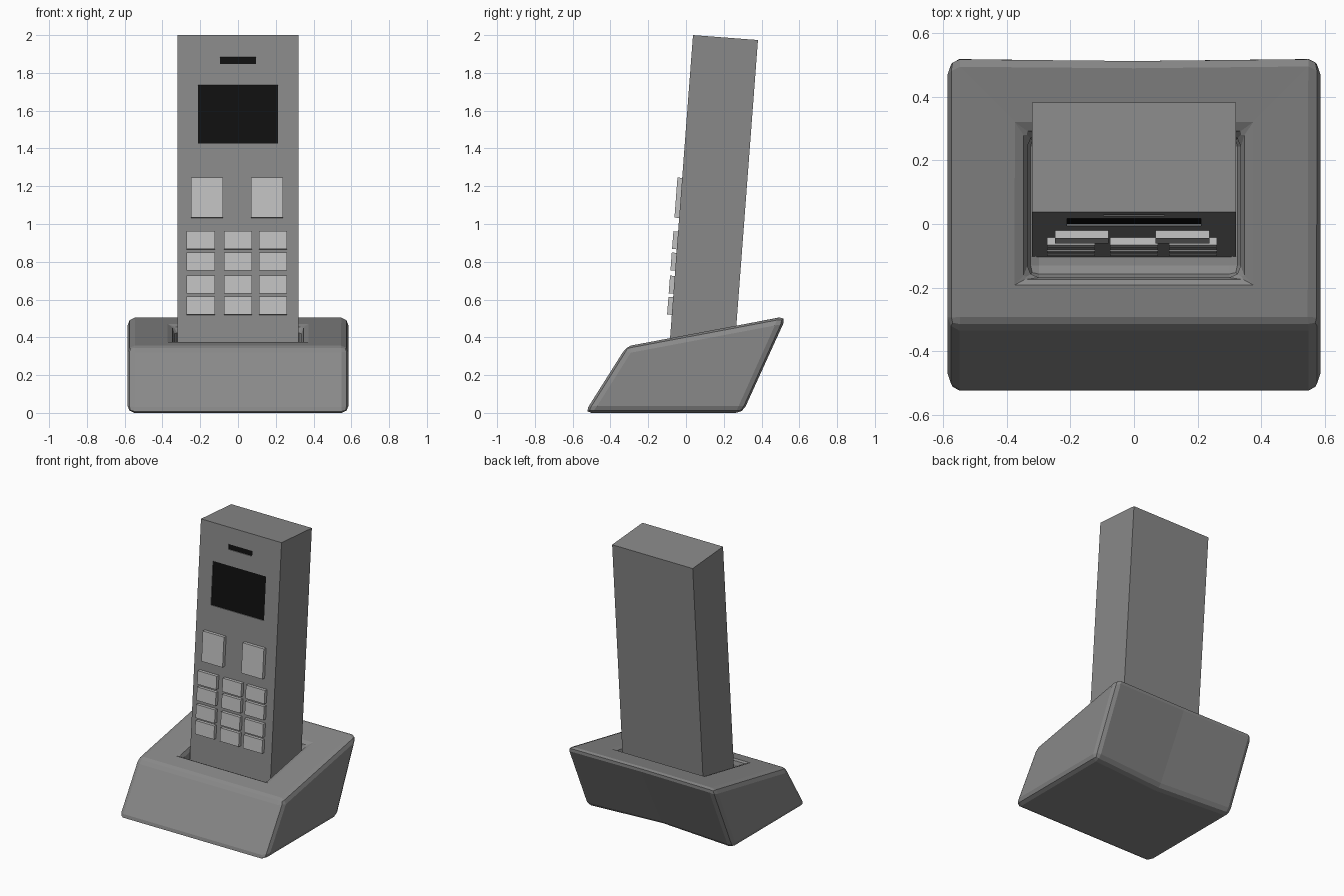
import bpy, bmesh, math
from mathutils import Matrix, Vector

cube = bpy.data.objects.get("Cube")
if cube:
    bpy.data.objects.remove(cube, do_unlink=True)


def material(name, value):
    m = bpy.data.materials.new(name)
    m.use_nodes = True
    color = (value, value, value, 1)
    m.diffuse_color = color
    m.node_tree.nodes["Principled BSDF"].inputs["Base Color"].default_value = color
    return m


body_grey = material("body grey", 0.25)
button_grey = material("button light grey", 0.53)
black = material("display black", 0.005)


def finish(bm, name, mats, matrix=None):
    bmesh.ops.recalc_face_normals(bm, faces=bm.faces)
    mesh = bpy.data.meshes.new(name)
    bm.to_mesh(mesh)
    bm.free()
    for m in mats:
        mesh.materials.append(m)
    obj = bpy.data.objects.new(name, mesh)
    bpy.context.collection.objects.link(obj)
    if matrix:
        obj.matrix_world = matrix
    return obj


def box(bm, x0, x1, y0, y1, z0, z1):
    size = Matrix.Diagonal((x1 - x0, y1 - y0, z1 - z0, 1))
    mid = Matrix.Translation(((x0 + x1) / 2, (y0 + y1) / 2, (z0 + z1) / 2))
    bmesh.ops.create_cube(bm, size=1, matrix=mid @ size)


# Charging base: slanted block with a dented back and a socket in its top
W, SX = 0.585, 0.335
FRONT_Y, FRONT_Z, BACK_Y, BACK_Z = -0.315, 0.352, 0.533, 0.512
SOCKET_FRONT, SOCKET_BACK, FLOOR = -0.168, 0.28, 0.15


def top_z(y):
    return FRONT_Z + (y - FRONT_Y) / (BACK_Y - FRONT_Y) * (BACK_Z - FRONT_Z)


bm = bmesh.new()


def ring(points):
    return [bm.verts.new(p) for p in points]


def outline(front, back, dent, z_front, z_back):
    return ring([(-W, front, z_front), (W, front, z_front), (W, back, z_back),
                 (0, back - dent, z_back), (-W, back, z_back)])


bottom = outline(-0.537, 0.303, 0.045, 0, 0)
top = outline(FRONT_Y, BACK_Y, 0.005, FRONT_Z, BACK_Z)
corners = [(-SX, SOCKET_FRONT), (SX, SOCKET_FRONT), (SX, SOCKET_BACK), (-SX, SOCKET_BACK)]
rim = ring([(x, y, top_z(y)) for x, y in corners])
floor = ring([(x, y, FLOOR) for x, y in corners])

bm.faces.new(bottom)
bm.faces.new(floor)
for lower, upper in ((bottom, top), (floor, rim)):
    n = len(lower)
    for i in range(n):
        j = (i + 1) % n
        bm.faces.new((lower[i], lower[j], upper[j], upper[i]))
bm.faces.new((top[0], top[1], rim[1], rim[0]))
bm.faces.new((top[1], top[2], rim[2], rim[1]))
bm.faces.new((top[2], top[3], top[4], rim[3], rim[2]))
bm.faces.new((top[4], top[0], rim[0], rim[3]))
base = finish(bm, "charging_base", [body_grey])
bevel = base.modifiers.new("soft edges", 'BEVEL')
bevel.width = 0.037
bevel.segments = 2
bevel.limit_method = 'ANGLE'
bevel.angle_limit = math.radians(30)

# Handset frame: origin on the front top edge, leaning back
TILT = math.atan(0.0757)
lean = Matrix.Translation((0, 0.037, 2)) @ Matrix.Rotation(-TILT, 4, 'X')


def local(z):
    return (z - 2) / math.cos(TILT)


# Handset body with recessed display and earpiece
bm = bmesh.new()
box(bm, -0.32, 0.32, 0, 0.345, local(0.135), 0)
windows = [(0.211, 1.427, 1.735), (0.095, 1.846, 1.883)]
for half, z0, z1 in windows:
    cuts = [((s * half, 0, 0), (1, 0, 0)) for s in (-1, 1)]
    cuts += [((0, 0, local(z)), (0, 0, 1)) for z in (z0, z1)]
    for co, no in cuts:
        bmesh.ops.bisect_plane(bm, geom=bm.verts[:] + bm.edges[:] + bm.faces[:],
                               plane_co=co, plane_no=no)


def in_window(face):
    c = face.calc_center_median()
    return abs(c.y) < 0.001 and any(
        abs(c.x) < half and local(z0) < c.z < local(z1) for half, z0, z1 in windows)


patch = [f for f in bm.faces if in_window(f)]
geom = bmesh.ops.extrude_face_region(bm, geom=patch)["geom"]
bmesh.ops.delete(bm, geom=patch, context='FACES_ONLY')
bmesh.ops.translate(bm, vec=Vector((0, 0.006, 0)),
                    verts=[g for g in geom if isinstance(g, bmesh.types.BMVert)])
for g in geom:
    if isinstance(g, bmesh.types.BMFace):
        g.material_index = 1
finish(bm, "handset_body", [body_grey, black], lean)

# Buttons: two large call keys and a three by four keypad
RAISE = 0.025


def keys(name, columns, rows):
    bm = bmesh.new()
    for x0, x1 in columns:
        for z0, z1 in rows:
            box(bm, x0, x1, -RAISE, 0.005, local(z0), local(z1))
    finish(bm, name, [button_grey], lean)


keys("call_keys", [(-0.248, -0.08), (0.068, 0.237)], [(1.032, 1.244)])
keys("number_keys", [(-0.273, -0.122), (-0.075, 0.075), (0.11, 0.26)],
     [(z, z + 0.094) for z in (0.519, 0.631, 0.753, 0.866)])
